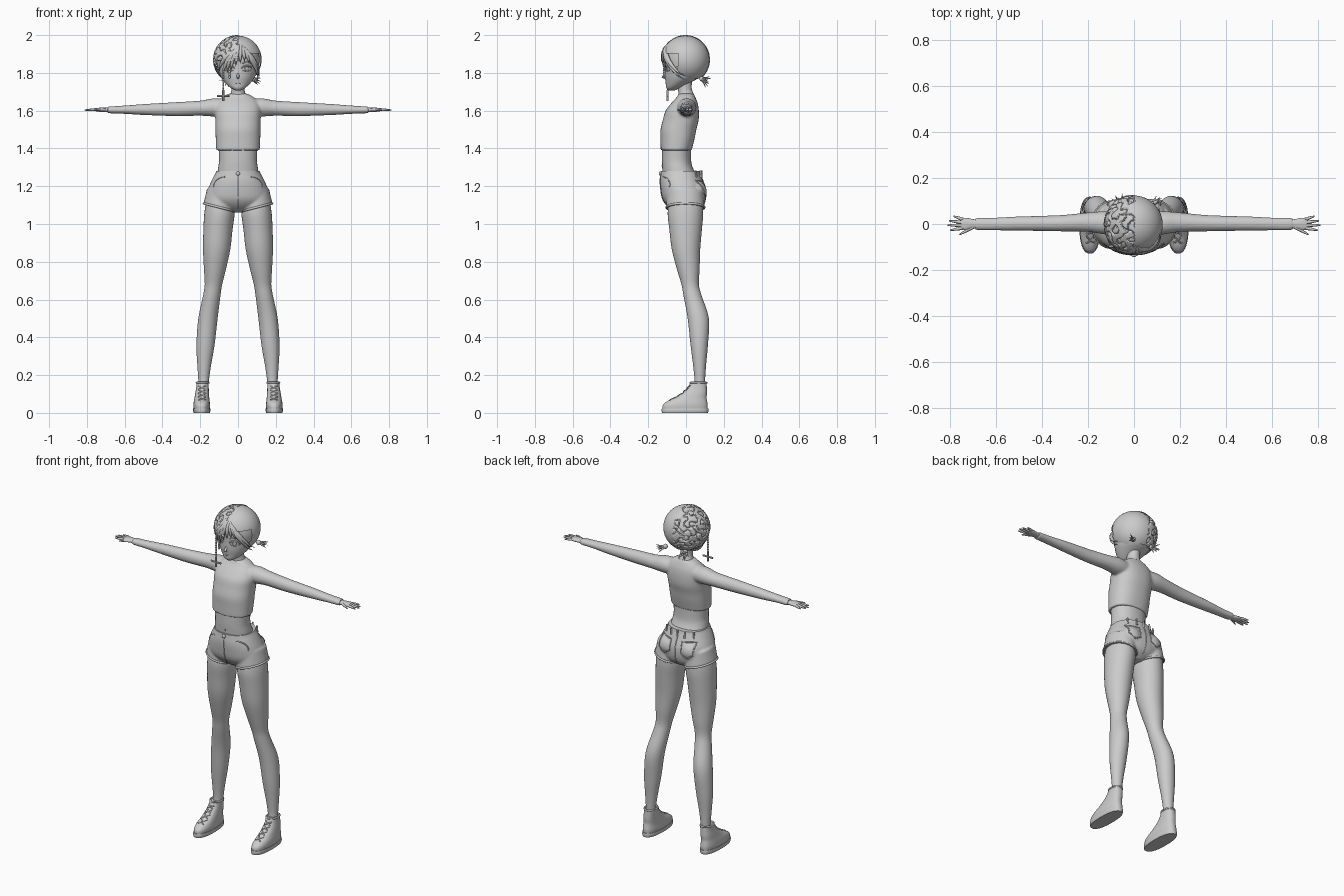
import bpy, bmesh, math
from mathutils import Vector, noise
from mathutils.bvhtree import BVHTree

if "Cube" in bpy.data.objects:
    bpy.data.objects.remove(bpy.data.objects["Cube"])

grey = bpy.data.materials.new("light grey")
grey.use_nodes = True
grey.diffuse_color = (.6, .6, .6, 1)
grey.node_tree.nodes["Principled BSDF"].inputs["Base Color"].default_value = (.6, .6, .6, 1)
parts = []


def finish(name, bm):
    bmesh.ops.recalc_face_normals(bm, faces=bm.faces)
    mesh = bpy.data.meshes.new(name)
    bm.to_mesh(mesh)
    bm.free()
    mesh.materials.append(grey)
    obj = bpy.data.objects.new(name, mesh)
    bpy.context.collection.objects.link(obj)
    parts.append(obj)
    return obj


def bake(obj):
    """Replace an object by a plain mesh of its evaluated shape."""
    graph = bpy.context.evaluated_depsgraph_get()
    mesh = bpy.data.meshes.new_from_object(obj.evaluated_get(graph))
    name = obj.name
    if obj in parts:
        parts.remove(obj)
    bpy.data.objects.remove(obj)
    bm = bmesh.new()
    bm.from_mesh(mesh)
    return finish(name, bm)


def refine(rows, steps=4):
    """Catmull-Rom interpolation of rows of numbers."""
    rows = [Vector(r) for r in rows]
    out = []
    for i in range(len(rows) - 1):
        b, c = rows[i], rows[i + 1]
        a, d = rows[max(i - 1, 0)], rows[min(i + 2, len(rows) - 1)]
        for k in range(steps):
            t = k / steps
            out.append(b + ((c - a) * t + (a * 2 - b * 5 + c * 4 - d) * t ** 2
                            + (b * 3 - a - c * 3 + d) * t ** 3) / 2)
    return out + [rows[-1]]


def loft(name, rows, axis="z", side=1, power=2, tilt=0, n=36):
    """Rows are (position, centre u, centre v, radius u, radius v)."""
    bm = bmesh.new()
    rings = []
    for t, cu, cv, ru, rv in refine(rows):
        ring = []
        for i in range(n):
            a = math.tau * i / n
            c, s = math.cos(a), math.sin(a)
            u = math.copysign(abs(c) ** (2 / power), c) * ru
            v = math.copysign(abs(s) ** (2 / power), s) * rv
            p = (cu + u, cv + v, t + tilt * u) if axis == "z" else (t, cu + u, cv + v)
            ring.append(bm.verts.new((p[0] * side, p[1], p[2])))
        rings.append(ring)
    for r, q in zip(rings, rings[1:]):
        for i in range(n):
            bm.faces.new((r[i], r[i - 1], q[i - 1], q[i]))
    bm.faces.new(rings[0])
    bm.faces.new(rings[-1])
    return finish(name, bm)


def ball(name, centre, radii, u=20, v=14):
    bm = bmesh.new()
    bmesh.ops.create_uvsphere(bm, u_segments=u, v_segments=v, radius=1)
    bmesh.ops.scale(bm, vec=radii, verts=bm.verts)
    bmesh.ops.translate(bm, vec=centre, verts=bm.verts)
    return finish(name, bm)


def tube(name, points, radius, taper=None, cyclic=False):
    curve = bpy.data.curves.new(name, "CURVE")
    curve.dimensions = "3D"
    curve.bevel_depth = radius
    curve.bevel_resolution = 2
    curve.use_fill_caps = True
    spline = curve.splines.new("POLY")
    spline.points.add(len(points) - 1)
    spline.use_cyclic_u = cyclic
    for i, (dot, p) in enumerate(zip(spline.points, points)):
        dot.co = (*p, 1)
        dot.radius = taper(i / (len(points) - 1)) if taper else 1
    obj = bpy.data.objects.new(name, curve)
    bpy.context.collection.objects.link(obj)
    return bake(obj)


def blend(name, objs, voxel, rounds):
    """Fuse overlapping parts into one smooth skin."""
    bm = bmesh.new()
    for o in objs:
        bm.from_mesh(o.data)
        parts.remove(o)
        bpy.data.objects.remove(o)
    obj = finish(name, bm)
    mod = obj.modifiers.new("fuse", "REMESH")
    mod.mode, mod.voxel_size = "VOXEL", voxel
    mod = obj.modifiers.new("soften", "SMOOTH")
    mod.factor, mod.iterations = .5, rounds
    return bake(obj)


def surface(obj):
    """Return a function placing (x, z) on the front (-1) or back (1) of a part."""
    tree = BVHTree.FromPolygons([v.co for v in obj.data.vertices],
                                [list(f.vertices) for f in obj.data.polygons])

    def place(x, z, way=-1):
        hit = tree.ray_cast(Vector((x, way, z)), Vector((0, -way, 0)))[0]
        return hit or Vector((x, 0, z))
    return place


SIDES = (("left", 1), ("right", -1))

# Top with long sleeves
body = [loft("torso", [(1.39, 0, -.052, .115, .082), (1.45, 0, -.045, .118, .09),
                       (1.5, 0, -.04, .119, .095), (1.55, 0, -.028, .12, .095),
                       (1.6, 0, -.02, .122, .088), (1.64, 0, -.008, .112, .07),
                       (1.67, 0, 0, .085, .05), (1.69, 0, 0, .05, .04)], power=2.3)]
for label, s in SIDES:
    body.append(loft("sleeve", [(.06, 0, 1.615, .05, .045), (.13, .005, 1.617, .05, .048),
                                (.2, .008, 1.613, .042, .04), (.33, .003, 1.608, .035, .037),
                                (.5, .002, 1.606, .031, .029), (.6, 0, 1.605, .028, .022),
                                (.69, 0, 1.604, .027, .018)], "x", s))
blend("cropped_top", body, .006, 6)
loft("neck", [(1.65, 0, .005, .06, .05), (1.69, 0, 0, .04, .04),
              (1.72, 0, -.007, .034, .037), (1.78, 0, -.005, .036, .04)])
waist = loft("midriff", [(1.25, 0, -.03, .112, .092), (1.3, 0, -.045, .105, .08),
                         (1.34, 0, -.05, .1, .077), (1.42, 0, -.05, .104, .076)], power=2.2)
tube("navel", [surface(waist)(0, z) for z in (1.295, 1.31)], .003)

# Shorts
hips = [loft("hips", [(1.28, 0, -.03, .113, .1), (1.235, 0, -.025, .137, .112),
                      (1.185, 0, -.015, .158, .119), (1.13, 0, -.01, .163, .113),
                      (1.09, 0, -.003, .13, .09), (1.06, 0, 0, .03, .05)], power=2.2)]
for label, s in SIDES:
    hips.append(loft("short_leg", [(1.17, .094, -.005, .07, .095),
                                   (1.085, .098, -.003, .085, .102)], side=s, tilt=.25))
    hips.append(ball("seat", (s * .068, .04, 1.17), (.07, .07, .065)))
shorts = blend("shorts", hips, .006, 5)
place = surface(shorts)
loft("waistband", [(1.253, 0, -.028, .126, .107), (1.28, 0, -.03, .114, .102)], power=2.2)
tube("fly_seam", [place(0, 1.26 - .02 * i) for i in range(10)], .003)
tube("back_seam", [place(0, 1.26 - .02 * i, 1) for i in range(10)], .003)
ball("button", place(0, 1.267) + Vector((0, -.004, 0)), (.011, .008, .011))
for i in range(5):
    x = (i - 2) * .045
    tube("belt_loop", [(x, y, z) for y, z in
                       [(place(x, 1.255, 1).y + .004, 1.245), (place(x, 1.265, 1).y + .006, 1.283)]], .005)
for label, s in SIDES:
    tube(label + "_front_pocket", [place(s * (.07 + .06 * math.sin(t * .26)), 1.25 - .055 * (1 - math.cos(t * .26)))
                                   for t in range(7)], .003)
    corners = [(.035, 1.225), (.11, 1.23), (.112, 1.165), (.075, 1.14), (.038, 1.16)]
    outline = [Vector(a).lerp(Vector(b), k / 4) for a, b in zip(corners, corners[1:] + corners[:1]) for k in range(4)]
    tube(label + "_back_pocket", [place(s * p.x, p.y, 1) for p in outline], .0035, cyclic=True)
    hem = [(s * (.098 + .083 * math.cos(a)), -.003 + .1 * math.sin(a), 1.088 + .021 * math.cos(a))
           for a in (math.tau * i / 36 for i in range(36))]
    tube(label + "_hem", hem, .006, cyclic=True)

# Legs, shoes and hands
for label, s in SIDES:
    loft(label + "_leg", [(1.14, .095, 0, .07, .085), (1.06, .098, -.003, .08, .094),
                          (.97, .106, -.002, .077, .086), (.865, .113, 0, .072, .075),
                          (.76, .122, .012, .058, .06), (.68, .13, .022, .046, .046),
                          (.62, .139, .035, .046, .048), (.5, .159, .065, .051, .056),
                          (.36, .172, .07, .048, .046), (.25, .179, .072, .036, .034),
                          (.17, .182, .073, .028, .028), (.1, .184, .07, .027, .03)], side=s)
    shoe = loft(label + "_shoe", [(.015, .192, -.005, .042, .119), (.04, .192, -.004, .044, .119),
                                  (.06, .192, .005, .042, .107), (.08, .191, .024, .039, .085),
                                  (.105, .19, .045, .036, .066), (.135, .188, .06, .033, .05),
                                  (.16, .187, .066, .032, .043)], side=s, power=2.4)
    loft(label + "_sole", [(0, .192, -.005, .043, .122), (.012, .192, -.005, .046, .124),
                           (.024, .192, -.005, .045, .123)], side=s, power=2.4)
    tube(label + "_shoe_collar", [(s * (.187 + .032 * math.cos(a)), .066 + .043 * math.sin(a), .16)
                                  for a in (math.tau * i / 24 for i in range(24))], .005, cyclic=True)
    lace = surface(shoe)
    for i in range(4):
        z = .075 + .02 * i
        for d in (-1, 1):
            tube(label + "_lace", [lace(s * .19 + k * .009, z + d * k * .004) for k in range(-2, 3)], .004)

    loft(label + "_palm", [(.67, 0, 1.604, .018, .013), (.7, 0, 1.604, .021, .012),
                           (.73, 0, 1.605, .027, .011), (.752, 0, 1.605, .025, .008)], "x", s)
    fingers = [(.745, .02, .785, .034), (.75, .007, .805, .014), (.75, -.006, .812, -.005),
               (.745, -.018, .8, -.027), (.7, -.014, .76, -.046)]
    for x, y, tip_x, tip_y in fingers:
        pts = [Vector((s * x, y, 1.606)).lerp(Vector((s * tip_x, tip_y, 1.603)), k / 4) for k in range(5)]
        tube(label + "_finger", pts, .0075, lambda t: 1 - .6 * t ** 2)

# Head and face
head = loft("head", [(1.706, 0, -.078, .012, .014), (1.72, 0, -.066, .038, .038),
                     (1.745, 0, -.045, .065, .062), (1.78, 0, -.018, .09, .094),
                     (1.83, 0, -.004, .108, .108), (1.88, 0, 0, .114, .112),
                     (1.94, 0, 0, .098, .096), (1.98, 0, 0, .05, .05)])
face = surface(head)
tube("nose", [(0, -.102, 1.805), (0, -.11, 1.79), (0, -.125, 1.777), (0, -.106, 1.77)], .01,
     lambda t: (1 - abs(t - .5)) * .8)
tube("mouth", [face(k * .006, 1.742 + .0005 * k * k) for k in range(-2, 3)], .002)
for label, s in SIDES:
    def arc(a, b, rx, rz):
        angles = [a + (b - a) * k / 10 for k in range(11)]
        return [face(s * (.047 + rx * math.cos(t)), 1.822 + rz * math.sin(t)) for t in angles]
    tube(label + "_lash", arc(0, math.pi, .027, .016), .004)
    tube(label + "_lower_lid", arc(-.5, -2.6, .025, .013), .002)
    tube(label + "_iris", arc(0, math.tau, .01, .013), .002)
    tube(label + "_brow", arc(.7, 2.3, .035, .036), .003)

# Exposed brain on one half, smooth hair on the other
CENTRE = Vector((-.002, -.003, 1.87))


def half_shell(name, radius, keep, u, v):
    bm = bmesh.new()
    bmesh.ops.create_uvsphere(bm, u_segments=u, v_segments=v, radius=1)
    for vert in bm.verts:
        vert.co = CENTRE + vert.co * radius(vert.co)
    bmesh.ops.delete(bm, geom=[w for w in bm.verts if not keep(w.co)], context="VERTS")
    return finish(name, bm)


def folds(p):
    q = p * 12.5 + noise.noise_vector(p * 2.5) * 1.6
    f = sum(math.sin(q[i]) * math.cos(q[i - 2]) for i in range(3))
    return .116 + .014 * min(1, abs(f) / .55) ** .5


def off_face(c, top):
    return c.z > 1.768 and (c.y > -.05 or c.z > top)


half_shell("brain", folds, lambda c: c.x < .006 and off_face(c, 1.86), 170, 110)
half_shell("hair_cap", lambda p: .127, lambda c: c.x > -.004 and off_face(c, 1.895), 64, 48)


def on_hair(x, z):
    drop = z - CENTRE.z
    return (x, -math.sqrt(max(.0152 - x * x - drop * drop * (1 if drop > 0 else .35), 0)), z)


# Fringe locks fanning out from the parting
for x, z in [(-.1, 1.81), (-.08, 1.785), (-.058, 1.8), (-.036, 1.81), (-.012, 1.835), (.012, 1.85),
             (.035, 1.86), (.058, 1.85), (.078, 1.84), (.095, 1.8), (.106, 1.765), (.112, 1.78)]:
    x0, z0 = .01 + x * .25, 1.955 - abs(x) * .3
    path = [on_hair(x0 + (x - x0) * math.sin(t * math.pi / 16), z0 + (z - z0) * t / 8) for t in range(9)]
    tube("fringe_lock", path, .015, lambda t: max(.03, 1 - t ** 2) * (.5 + .5 * min(1, t * 4)))

# Small tied tufts at the nape
for name, x, lean in (("left_tuft", .078, .8), ("right_tuft", -.055, -.2)):
    root = Vector((x, .085, 1.768))
    ball(name + "_tie", root, (.014, .014, .014))
    for i in range(7):
        a = math.tau * i / 7
        aim = Vector((lean + .45 * math.cos(a), .55 + .25 * math.sin(a * 2), -.35 + .5 * math.sin(a))).normalized()
        tube(name + "_spike", [root, root + aim * .025, root + aim * .052], .008, lambda t: 1.02 - t)

# Hanging ornaments
for k in range(9):
    ball("chain_bead", (-.078, -.097, 1.82 - k * .014), (.005, .005, .008), 10, 8)
tube("cross_upright", [(-.078, -.097, 1.71), (-.078, -.097, 1.65)], .0055)
tube("cross_bar", [(-.11, -.097, 1.678), (-.046, -.097, 1.678)], .0055)
for k in range(4):
    ball("short_bead", (-.045, -.117, 1.82 - k * .014), (.006, .006, .008), 10, 8)

# Smooth shading with sharp edges kept
bpy.ops.object.select_all(action="DESELECT")
for obj in parts:
    obj.select_set(True)
bpy.context.view_layer.objects.active = parts[0]
bpy.ops.object.shade_smooth_by_angle(angle=math.radians(45))
